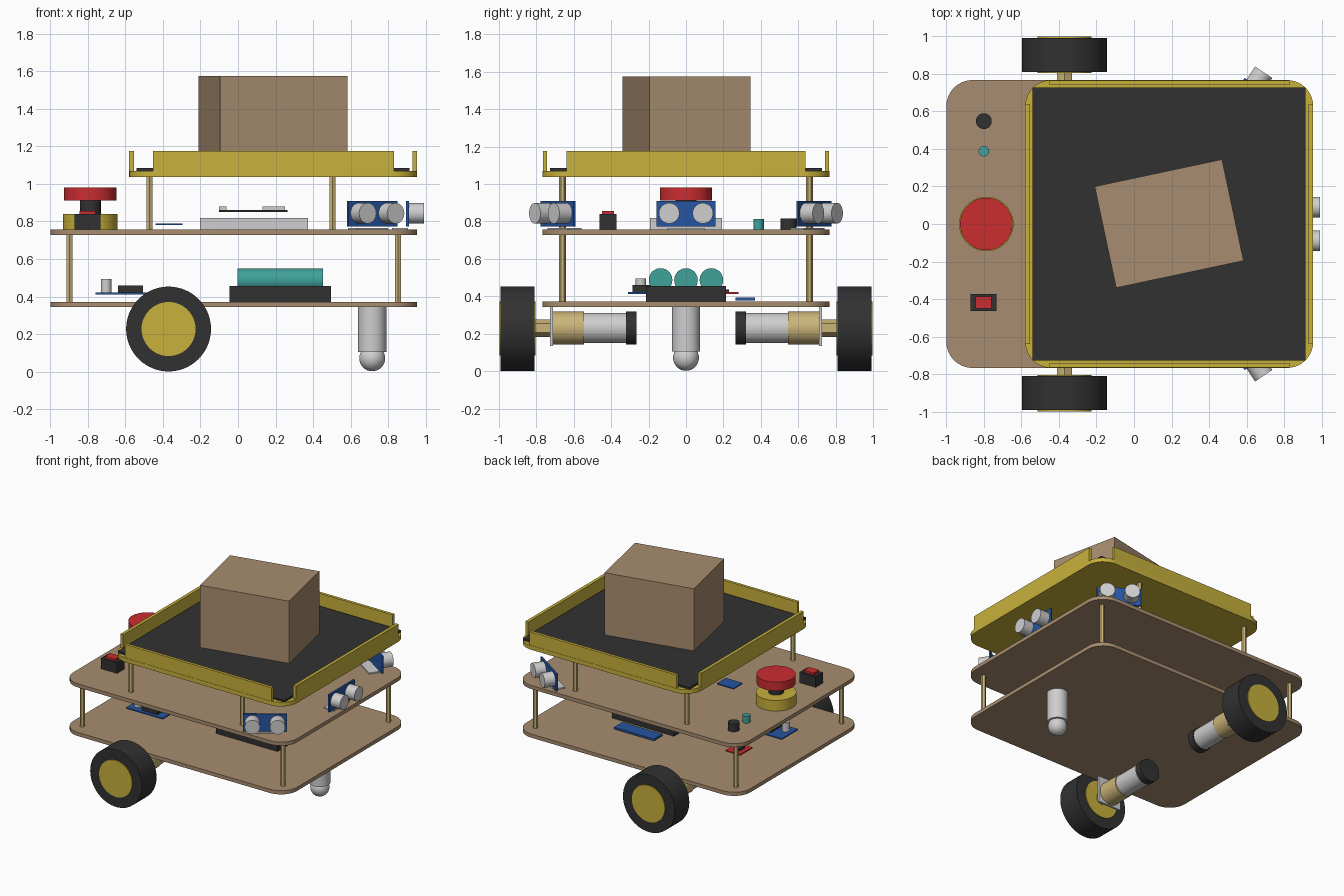
import bpy, bmesh, math
from mathutils import Matrix, Vector

if "Cube" in bpy.data.objects:
    bpy.data.objects.remove(bpy.data.objects["Cube"])


def material(name, rgb):
    m = bpy.data.materials.new(name)
    m.diffuse_color = (*rgb, 1)
    m.use_nodes = True
    m.node_tree.nodes["Principled BSDF"].inputs["Base Color"].default_value = m.diffuse_color
    return m


WOOD = material("wood", (0.39, 0.265, 0.16))
YELLOW = material("yellow", (0.58, 0.44, 0.045))
BLACK = material("black", (0.031, 0.031, 0.031))
SILVER = material("silver", (0.62, 0.62, 0.63))
BRASS = material("brass", (0.60, 0.46, 0.19))
RED = material("red", (0.60, 0.026, 0.03))
TEAL = material("teal", (0.05, 0.36, 0.33))
BLUE = material("blue", (0.02, 0.09, 0.36))


def finish(name, bm, mat, smooth=False):
    bmesh.ops.recalc_face_normals(bm, faces=bm.faces[:])
    me = bpy.data.meshes.new(name)
    bm.to_mesh(me)
    bm.free()
    me.materials.append(mat)
    ob = bpy.data.objects.new(name, me)
    bpy.context.collection.objects.link(ob)
    if smooth:
        bpy.ops.object.select_all(action='DESELECT')
        bpy.context.view_layer.objects.active = ob
        ob.select_set(True)
        bpy.ops.object.shade_smooth_by_angle(angle=math.radians(35))
    return ob


def box(name, x, y, z, mat, frame=Matrix()):
    """Box from (min, max) ranges, optionally placed in a local frame."""
    bm = bmesh.new()
    size = [r[1] - r[0] for r in (x, y, z)]
    mid = [(r[0] + r[1]) / 2 for r in (x, y, z)]
    bmesh.ops.create_cube(bm, size=1, matrix=frame @ Matrix.Translation(mid) @ Matrix.Diagonal((*size, 1)))
    return finish(name, bm, mat)


def rod(name, a, b, r, mat, sides=40, frame=Matrix()):
    """Cylinder between two points."""
    a, b = frame @ Vector(a), frame @ Vector(b)
    bm = bmesh.new()
    turn = (b - a).to_track_quat('Z', 'Y').to_matrix().to_4x4()
    bmesh.ops.create_cone(bm, cap_ends=True, segments=sides, radius1=r, radius2=r,
                          depth=(b - a).length, matrix=Matrix.Translation((a + b) / 2) @ turn)
    return finish(name, bm, mat, sides > 8)


def deck(name, x0, x1, half_y, z0, z1, mat, r=0.14):
    """Flat plate with rounded corners."""
    bm = bmesh.new()
    verts = []
    corners = ((x1 - r, half_y - r), (x0 + r, half_y - r), (x0 + r, r - half_y), (x1 - r, r - half_y))
    for i, (cx, cy) in enumerate(corners):
        for k in range(11):
            t = math.radians(90 * i + 9 * k)
            verts.append(bm.verts.new((cx + r * math.cos(t), cy + r * math.sin(t), z0)))
    face = bm.faces.new(verts)
    ext = bmesh.ops.extrude_face_region(bm, geom=[face])['geom']
    bmesh.ops.translate(bm, vec=(0, 0, z1 - z0), verts=[v for v in ext if isinstance(v, bmesh.types.BMVert)])
    return finish(name, bm, mat, True)


# Decks and standoffs
deck("lower_deck", -1.0, 0.955, 0.767, 0.343, 0.372, WOOD)
deck("upper_deck", -1.0, 0.955, 0.767, 0.727, 0.756, WOOD)
deck("tray_floor", -0.58, 0.955, 0.767, 1.037, 1.07, YELLOW)
for s in (-1, 1):
    for x in (-0.897, 0.853):
        rod("lower_standoff", (x, s * 0.66, 0.37), (x, s * 0.66, 0.73), 0.018, BRASS, 6)
    for x in (-0.472, 0.503):
        rod("upper_standoff", (x, s * 0.66, 0.755), (x, s * 0.66, 1.04), 0.018, BRASS, 6)

# Tray mat, walls and cargo
box("tray_mat", (-0.54, 0.915), (-0.727, 0.727), (1.07, 1.085), BLACK)
for s in (-1, 1):
    ys = sorted((s * 0.742, s * 0.765))
    box("tray_side_wall", (-0.453, 0.83), ys, (1.065, 1.176), YELLOW)
for x in (-0.58, 0.93):
    box("tray_end_wall", (x, x + 0.025), (-0.64, 0.64), (1.065, 1.176), YELLOW)
cargo = Matrix.Translation((0.187, 0.002, 0)) @ Matrix.Rotation(math.radians(12), 4, 'Z')
box("cargo_box", (-0.347, 0.347), (-0.276, 0.276), (1.085, 1.576), WOOD, cargo)

# Drive units, one per side
WX, WZ = -0.37, 0.23
for s in (-1, 1):
    def axle(name, y0, y1, r, mat, sides=40, z=WZ):
        rod(name, (WX, s * y0, z), (WX, s * y1, z), r, mat, sides)
    axle("tyre", 0.81, 0.992, 0.226, BLACK, 64, 0.227)
    axle("wheel_hub", 0.805, 0.998, 0.144, YELLOW, 48, 0.227)
    axle("wheel_coupling", 0.72, 0.81, 0.047, BRASS, 6)
    axle("motor_gearbox", 0.545, 0.715, 0.088, BRASS)
    axle("motor_body", 0.315, 0.548, 0.081, SILVER)
    axle("motor_cap", 0.265, 0.32, 0.088, BLACK)
    box("motor_bracket", (WX - 0.1, WX + 0.1), sorted((s * 0.712, s * 0.728)), (0.135, 0.345), SILVER)

# Caster
rod("caster_housing", (0.715, 0, 0.105), (0.715, 0, 0.345), 0.075, SILVER)
bm = bmesh.new()
bmesh.ops.create_uvsphere(bm, u_segments=32, v_segments=16, radius=0.069, matrix=Matrix.Translation((0.715, 0, 0.071)))
finish("caster_ball", bm, SILVER, True)

# Battery pack
box("battery_holder", (-0.045, 0.495), (-0.213, 0.213), (0.372, 0.456), BLACK)
for y in (-0.136, 0, 0.136):
    rod("battery_cell", (-0.003, y, 0.487), (0.453, y, 0.487), 0.063, TEAL)

# Boards on the lower deck
box("driver_board", (-0.76, -0.44), (-0.31, -0.11), (0.412, 0.422), BLUE)
box("driver_chip", (-0.64, -0.505), (-0.285, -0.15), (0.422, 0.46), BLACK)
rod("driver_capacitor", (-0.703, -0.242, 0.422), (-0.703, -0.242, 0.494), 0.028, SILVER)
box("regulator_board", (-0.67, -0.54), (0.13, 0.28), (0.412, 0.422), RED)
box("regulator_chip", (-0.635, -0.575), (0.17, 0.23), (0.422, 0.436), BLACK)
box("power_board", (0.02, 0.37), (0.265, 0.37), (0.378, 0.394), BLUE)

# Computer and small board on the upper deck
box("computer_case", (-0.203, 0.373), (-0.193, 0.193), (0.755, 0.818), SILVER)
box("computer_board", (-0.1, 0.265), (-0.12, 0.12), (0.85, 0.86), BLACK)
box("computer_plug", (-0.1, -0.062), (-0.03, 0.03), (0.86, 0.88), SILVER)
box("computer_chip", (0.13, 0.25), (-0.06, 0.06), (0.86, 0.88), SILVER)
box("motion_board", (-0.44, -0.295), (-0.075, 0.035), (0.78, 0.79), BLUE)

# Stop button, switch, knob and lamp
rod("stop_base", (-0.787, 0, 0.755), (-0.787, 0, 0.84), 0.145, YELLOW, 48)
rod("stop_stem", (-0.787, 0, 0.84), (-0.787, 0, 0.92), 0.056, BLACK)
rod("stop_cap", (-0.787, 0, 0.913), (-0.787, 0, 0.982), 0.14, RED, 48)
box("switch_body", (-0.872, -0.732), (-0.463, -0.372), (0.755, 0.84), BLACK)
box("switch_rocker", (-0.845, -0.759), (-0.45, -0.385), (0.84, 0.857), RED)
rod("buzzer", (-0.8, 0.548, 0.755), (-0.8, 0.548, 0.817), 0.042, BLACK)
rod("lamp", (-0.8, 0.388, 0.755), (-0.8, 0.388, 0.812), 0.028, TEAL)

# Distance sensors, each facing its local +x
for x, y, deg in ((0.91, 0, 0), (0.72, -0.69, -56), (0.72, 0.69, 56)):
    f = Matrix.Translation((x, y, 0)) @ Matrix.Rotation(math.radians(deg), 4, 'Z')
    box("sensor_board", (-0.014, 0), (-0.158, 0.158), (0.773, 0.91), BLUE, f)
    box("sensor_foot", (-0.09, -0.005), (-0.1, 0.1), (0.755, 0.766), SILVER, f)
    for yy in (-0.09, 0.09):
        rod("sensor_can", (0, yy, 0.844), (0.082, yy, 0.844), 0.055, SILVER, 40, f)
